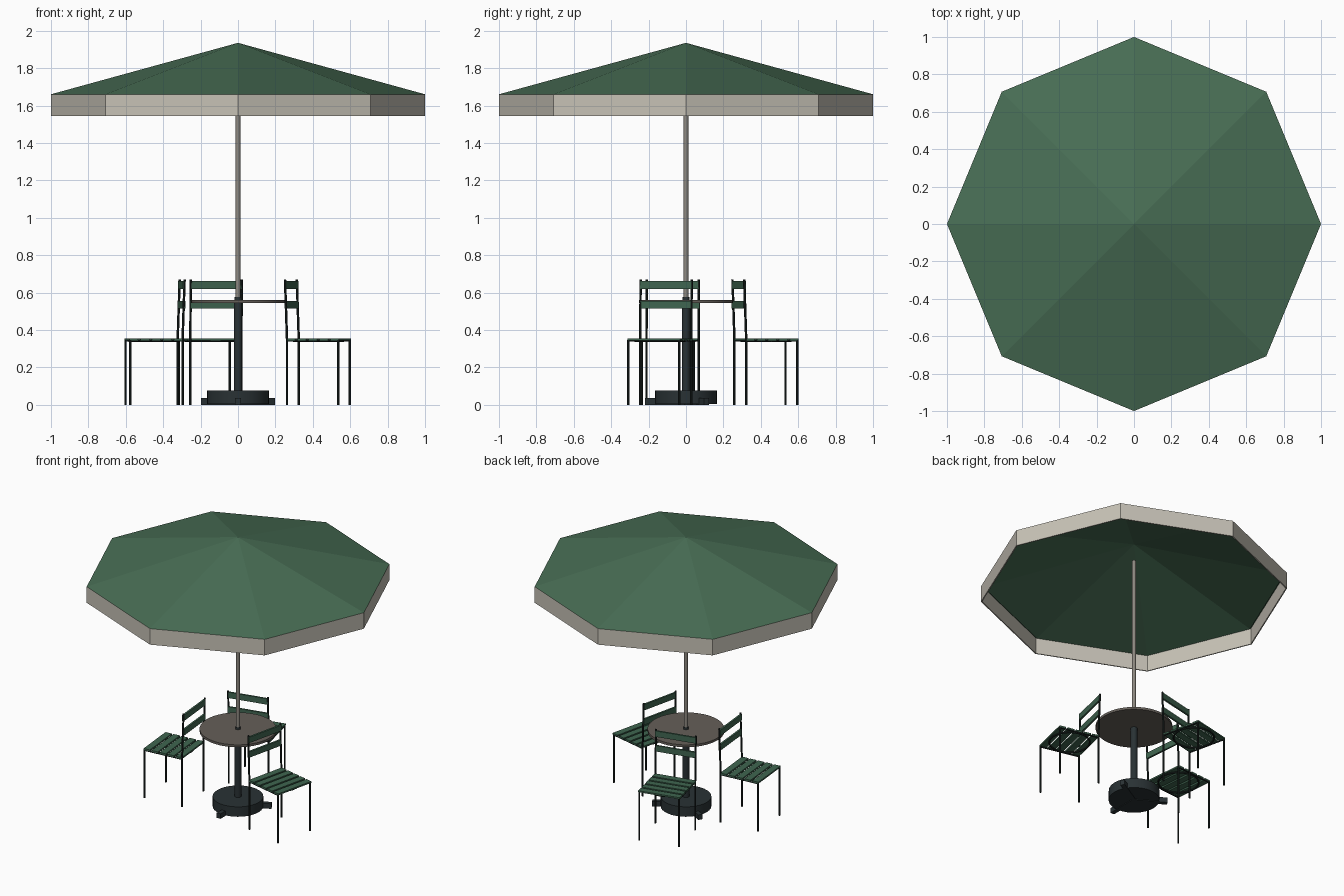
import bpy, bmesh, math
from mathutils import Vector, Matrix

if "Cube" in bpy.data.objects:
    bpy.data.objects.remove(bpy.data.objects["Cube"])

def mat(name, r, g, b):
    m = bpy.data.materials.new(name)
    m.diffuse_color = (r, g, b, 1)
    m.use_nodes = True
    m.node_tree.nodes["Principled BSDF"].inputs["Base Color"].default_value = m.diffuse_color
    return m

GREEN = mat("canvas_green", .065, .155, .09)
SLAT = mat("slat_green", .05, .13, .08)
CREAM = mat("cream_valance", .57, .54, .47)
STONE = mat("table_grey", .13, .115, .10)
STEEL = mat("pole_grey", .27, .25, .22)
IRON = mat("base_iron", .022, .031, .034)
FRAME = mat("frame_black", .012, .019, .017)

def finish(bm, name, material, smooth=False):
    bmesh.ops.recalc_face_normals(bm, faces=bm.faces)
    me = bpy.data.meshes.new(name)
    bm.to_mesh(me)
    bm.free()
    me.materials.append(material)
    ob = bpy.data.objects.new(name, me)
    bpy.context.collection.objects.link(ob)
    if smooth:
        bpy.ops.object.select_all(action='DESELECT')
        ob.select_set(True)
        bpy.context.view_layer.objects.active = ob
        bpy.ops.object.shade_smooth_by_angle(angle=math.radians(40))
    return ob

def rod(name, a, b, r, material, n=8, M=Matrix()):
    a, b = M @ Vector(a), M @ Vector(b)
    d = b - a
    T = Matrix.Translation((a + b) / 2) @ Vector((0, 0, 1)).rotation_difference(d).to_matrix().to_4x4()
    bm = bmesh.new()
    bmesh.ops.create_cone(bm, cap_ends=True, segments=n, radius1=r, radius2=r, depth=d.length, matrix=T)
    return finish(bm, name, material, True)

def box(name, loc, size, material, M=Matrix()):
    bm = bmesh.new()
    bmesh.ops.create_cube(bm, size=1, matrix=M @ Matrix.Translation(loc) @ Matrix.Diagonal((*size, 1)))
    return finish(bm, name, material)

def ring_of(bm, r, z, n=8):
    return [bm.verts.new((r * math.cos(2 * math.pi * i / n), r * math.sin(2 * math.pi * i / n), z)) for i in range(n)]

# Canopy: eight-sided thin cone
bm = bmesh.new()
for r, z0, z1 in ((1, 1.66, 1.935), (.985, 1.655, 1.925)):
    rim, top = ring_of(bm, r, z0), bm.verts.new((0, 0, z1))
    for i in range(8):
        bm.faces.new((rim[i], rim[(i + 1) % 8], top))
me_canopy = bmesh.ops.recalc_face_normals(bm, faces=bm.faces)
finish(bm, "canopy", GREEN)

# Valance hanging from the canopy rim
bm = bmesh.new()
loops = [ring_of(bm, 1, 1.66), ring_of(bm, 1, 1.545), ring_of(bm, .992, 1.545), ring_of(bm, .992, 1.66)]
for k in range(4):
    p, q = loops[k], loops[(k + 1) % 4]
    for i in range(8):
        j = (i + 1) % 8
        bm.faces.new((p[i], p[j], q[j], q[i]))
finish(bm, "valance", CREAM)

# Pole, table and weighted base
rod("pole", (0, 0, .5), (0, 0, 1.80), .0125, STEEL, 16)
rod("table_top", (0, 0, .543), (0, 0, .56), .25, STONE, 48)
rod("pole_collar", (0, 0, .56), (0, 0, .575), .018, IRON, 16)
rod("pedestal", (0, 0, .07), (0, 0, .543), .022, IRON, 16)
rod("base", (0, 0, .004), (0, 0, .075), .165, IRON, 32)
for a in (-90, 30, 150):
    box("base_foot", (.11, 0, .018), (.22, .03, .036), IRON, Matrix.Rotation(math.radians(a), 4, 'Z'))

# Slatted chair, local +x is the front edge of the seat
def chair(x, y, angle):
    M = Matrix.Translation((x, y, 0)) @ Matrix.Rotation(math.radians(angle), 4, 'Z')
    h = .14
    for s in (-1, 1):
        rod("front_leg", (h, s * h, 0), (h, s * h, .345), .0065, FRAME, 8, M)
        rod("back_leg", (-h, s * h, 0), (-h, s * h, .35), .0065, FRAME, 8, M)
        rod("back_post", (-h, s * h, .345), (-h - .011, s * h, .67), .0065, FRAME, 8, M)
        rod("seat_rail", (-h, s * h, .342), (h, s * h, .342), .005, FRAME, 8, M)
    for z in (.535, .64):
        box("back_board", (-h - .008, 0, z), (.013, .285, .042), SLAT, M)
    for i in range(5):
        box("seat_slat", (-.118 + i * .06, 0, .35), (.047, .29, .011), SLAT, M)
    # round brace ring under the seat
    bm = bmesh.new()
    n, k = 32, 6
    v = [[bm.verts.new(M @ Vector((math.cos(u) * (.132 + .006 * math.cos(w)),
                                   math.sin(u) * (.132 + .006 * math.cos(w)),
                                   .340 + .006 * math.sin(w))))
          for w in [2 * math.pi * j / k for j in range(k)]]
         for u in [2 * math.pi * i / n for i in range(n)]]
    for i in range(n):
        for j in range(k):
            bm.faces.new((v[i][j], v[(i + 1) % n][j], v[(i + 1) % n][(j + 1) % k], v[i][(j + 1) % k]))
    finish(bm, "seat_ring", FRAME, True)

chair(.43, -.14, -13)
chair(-.15, .427, 103)
chair(-.449, -.085, 185.4)
